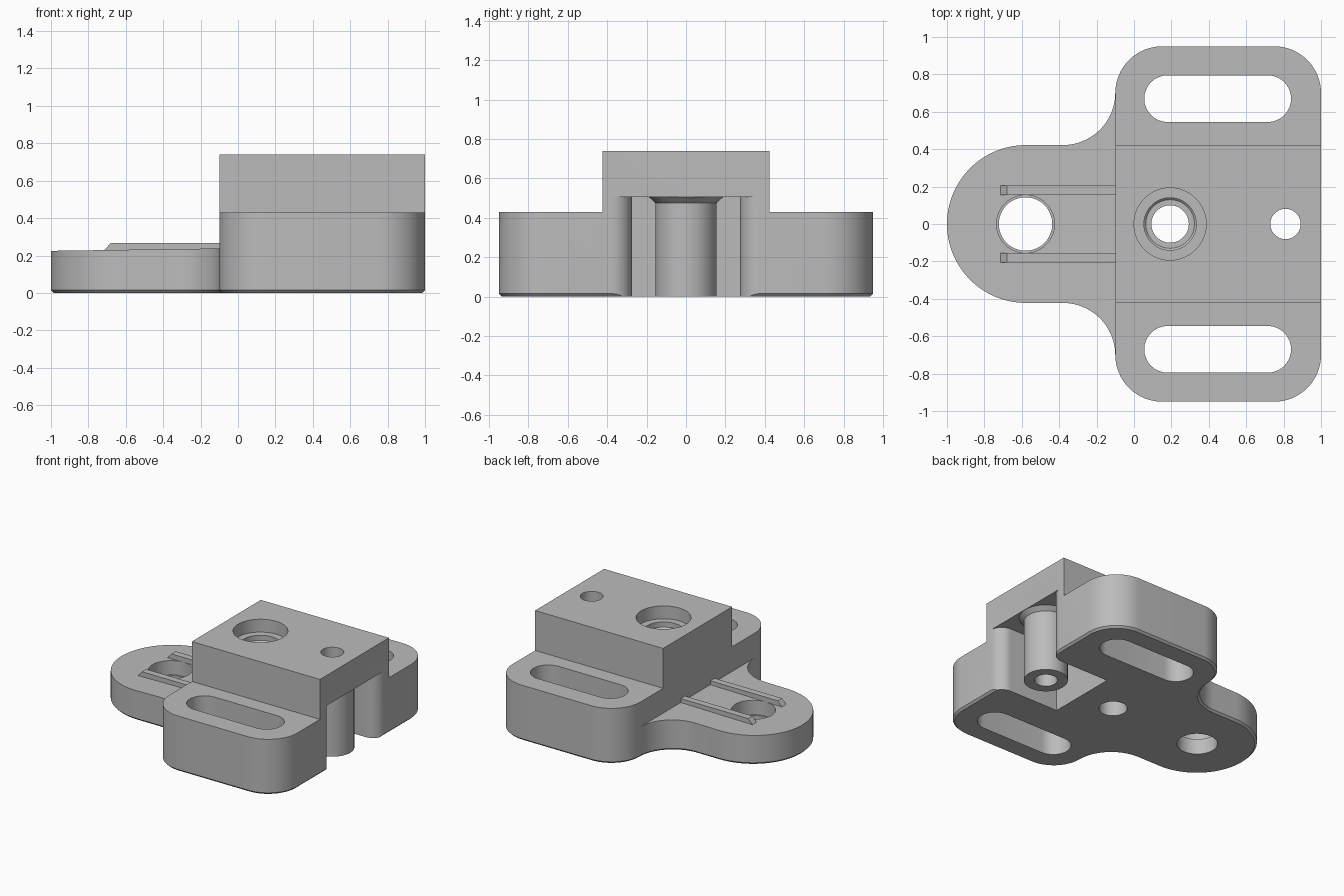
import bpy, bmesh, math

if "Cube" in bpy.data.objects:
    bpy.data.objects.remove(bpy.data.objects["Cube"])

grey = bpy.data.materials.new("plain grey")
grey.diffuse_color = (0.5, 0.5, 0.5, 1)
grey.use_nodes = True
grey.node_tree.nodes["Principled BSDF"].inputs["Base Color"].default_value = grey.diffuse_color


def arc(cx, cy, r, a0, a1, n=16):
    """Points on a circular arc, angles in degrees."""
    return [(cx + r * math.cos(math.radians(a0 + (a1 - a0) * i / n)),
             cy + r * math.sin(math.radians(a0 + (a1 - a0) * i / n))) for i in range(n + 1)]


def finish(name, bm):
    bmesh.ops.remove_doubles(bm, verts=bm.verts, dist=1e-5)
    bmesh.ops.recalc_face_normals(bm, faces=bm.faces)
    me = bpy.data.meshes.new(name)
    bm.to_mesh(me)
    bm.free()
    me.materials.append(grey)
    ob = bpy.data.objects.new(name, me)
    bpy.context.collection.objects.link(ob)
    return ob


def prism(name, outline, z0, z1, chamfer=0):
    """Extruded outline; z1 may be a function of x for a sloped top."""
    top = z1 if callable(z1) else (lambda x: z1)
    bm = bmesh.new()
    low = [bm.verts.new((x, y, z0)) for x, y in outline]
    high = [bm.verts.new((x, y, top(x))) for x, y in outline]
    n = len(outline)
    base = bm.faces.new(low)
    bm.faces.new(high)
    for i in range(n):
        j = (i + 1) % n
        bm.faces.new((low[i], low[j], high[j], high[i]))
    bmesh.ops.recalc_face_normals(bm, faces=bm.faces)
    if chamfer:
        bmesh.ops.bevel(bm, geom=list(base.edges), offset=chamfer, segments=1,
                        profile=0.5, affect='EDGES')
    return finish(name, bm)


def turned(name, x, profile, n=48):
    """Solid of revolution about a vertical axis at (x, 0); profile is (radius, z)."""
    bm = bmesh.new()
    rings = [[bm.verts.new((x + r * math.cos(2 * math.pi * i / n),
                            r * math.sin(2 * math.pi * i / n), z)) for i in range(n)]
             for r, z in profile]
    for a, b in zip(rings, rings[1:]):
        for i in range(n):
            j = (i + 1) % n
            bm.faces.new((a[i], a[j], b[j], b[i]))
    bm.faces.new(rings[0])
    bm.faces.new(rings[-1])
    return finish(name, bm)


def combine(body, other, operation):
    mod = body.modifiers.new("boolean", 'BOOLEAN')
    mod.operation = operation
    mod.solver = 'EXACT'
    mod.object = other
    bpy.context.view_layer.objects.active = body
    bpy.ops.object.modifier_apply(modifier=mod.name)
    bpy.data.objects.remove(other)


# Wide shoulder with rounded corners
R = 0.25
shoulder = (arc(1 - R, 0.95 - R, R, 0, 90) + arc(-0.1 + R, 0.95 - R, R, 90, 180)
            + arc(-0.1 + R, -0.95 + R, R, 180, 270) + arc(1 - R, -0.95 + R, R, 270, 360))
body = prism("bracket_body", shoulder, 0, 0.43, 0.015)

# Thin rounded tongue, blended into the shoulder by concave fillets
F = 0.28
tongue = ([(0.1, 0.70)] + arc(-0.1 - F, 0.422 + F, F, 0, -90)
          + arc(-0.578, 0, 0.422, 90, 270, 40)
          + arc(-0.1 - F, -0.422 - F, F, 90, 0) + [(0.1, -0.70)])
combine(body, prism("tongue", tongue, 0, lambda x: 0.225 + 0.014 * (x + 1), 0.015), 'UNION')

# Raised centre block
block = [(-0.1, -0.423), (1, -0.423), (1, 0.423), (-0.1, 0.423)]
combine(body, prism("block", block, 0.2, 0.74), 'UNION')

# Open pocket under the block, with rounded leg corners
side = [(0.48, -0.275)] + arc(0.9, -0.375, 0.1, 90, 0, 10) + [(1.1, -0.375)]
pocket = side + [(x, -y) for x, y in reversed(side)]
combine(body, prism("pocket", pocket, -0.1, 0.505), 'DIFFERENCE')

# Post inside the pocket, flared where it meets the ceiling
combine(body, turned("post", 0.81, [(0.155, 0), (0.155, 0.475), (0.188, 0.505), (0.188, 0.6)]),
        'UNION')

# Guide ribs on the tongue with sloped tips
for s in (1, -1):
    bm = bmesh.new()
    ends = [[bm.verts.new((x, s * y, z)) for x, z in
             [(-0.74, 0.2), (-0.68, 0.268), (-0.05, 0.268), (-0.05, 0.2)]]
            for y in (0.155, 0.207)]
    for f in ends:
        bm.faces.new(f)
    for i in range(4):
        j = (i + 1) % 4
        bm.faces.new((ends[0][i], ends[0][j], ends[1][j], ends[1][i]))
    combine(body, finish("rib", bm), 'UNION')

# Mounting slots through both legs
for s in (1, -1):
    slot = arc(0.715, s * 0.67, 0.125, -90, 90) + arc(0.18, s * 0.67, 0.125, 90, 270)
    combine(body, prism("slot", slot, -0.1, 0.6), 'DIFFERENCE')

# Stepped tongue hole, stepped centre bore and plain post hole
for x, profile in [
        (-0.58, [(0.143, -0.1), (0.143, 0.12), (0.155, 0.12), (0.155, 0.5)]),
        (0.193, [(0.1, -0.1), (0.1, 0.59), (0.13, 0.59), (0.14, 0.6), (0.14, 0.64),
                 (0.193, 0.64), (0.193, 0.9)]),
        (0.81, [(0.081, -0.1), (0.081, 0.9)])]:
    combine(body, turned("hole", x, profile), 'DIFFERENCE')

# Smooth curved walls, crisp edges
bpy.ops.object.select_all(action='DESELECT')
body.select_set(True)
bpy.context.view_layer.objects.active = body
bpy.ops.object.shade_smooth_by_angle(angle=math.radians(25))
